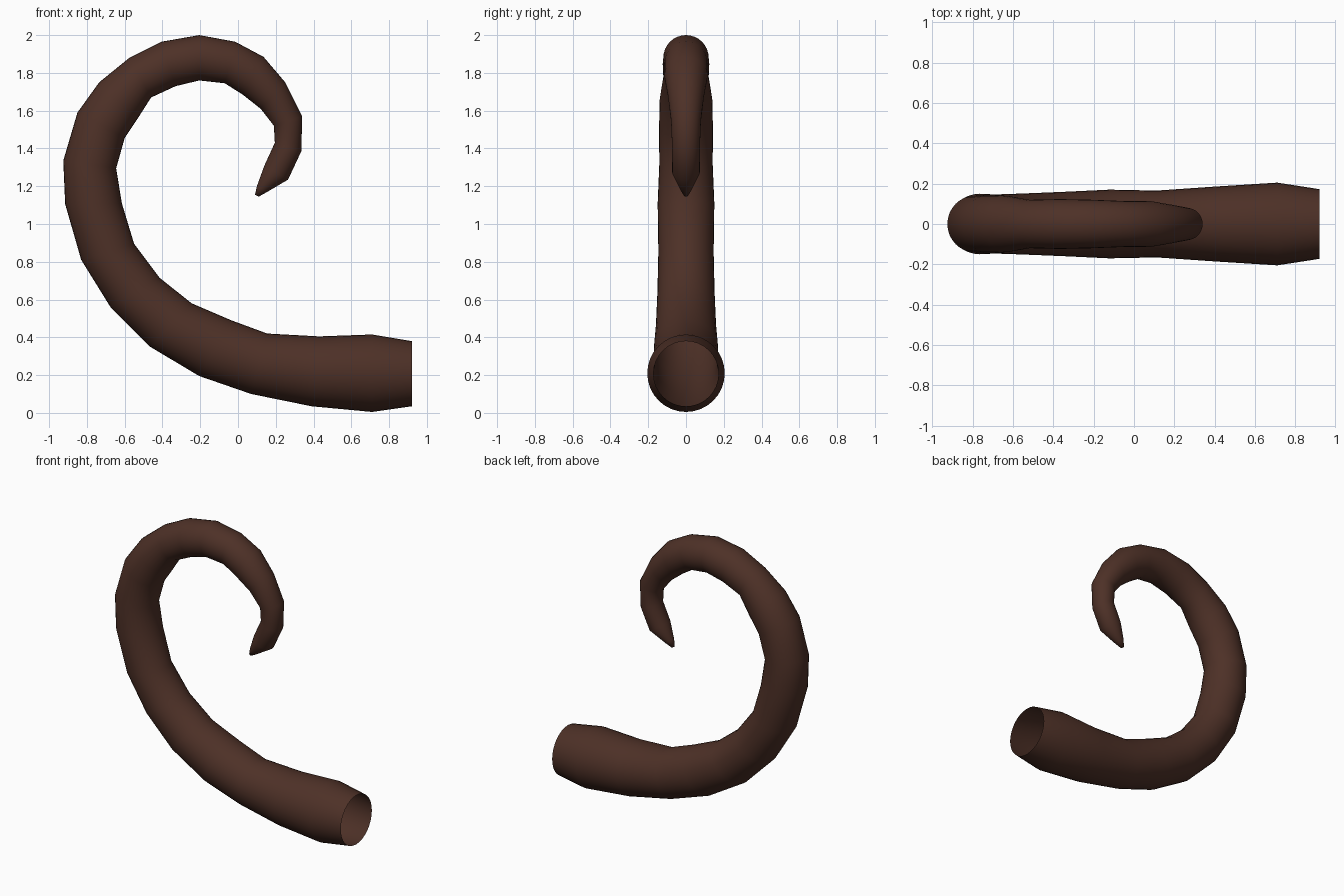
import bpy, bmesh, math
from mathutils import Vector

if "Cube" in bpy.data.objects:
    bpy.data.objects.remove(bpy.data.objects["Cube"])

SIDES = 32

# Cross-sections from open base to tip: outer x, z and inner x, z of each ring
SECTIONS = [
    (.92, .035, .92, .38), (.71, .005, .71, .415), (.39, .035, .43, .405),
    (.07, .10, .155, .42), (-.205, .195, -.035, .49), (-.465, .35, -.245, .58),
    (-.675, .56, -.415, .715), (-.83, .81, -.55, .895), (-.915, 1.105, -.615, 1.11),
    (-.925, 1.335, -.645, 1.295), (-.85, 1.59, -.60, 1.455), (-.735, 1.75, -.53, 1.56),
    (-.575, 1.88, -.46, 1.67), (-.405, 1.965, -.33, 1.73), (-.205, 2.0, -.205, 1.76),
    (-.015, 1.965, -.07, 1.745), (.135, 1.885, .025, 1.685), (.25, 1.75, .12, 1.61),
    (.34, 1.57, .19, 1.52), (.335, 1.385, .195, 1.43), (.265, 1.235, .14, 1.31),
    (.155, 1.17, .10, 1.20), (.11, 1.145, .09, 1.155),
]

brown = bpy.data.materials.new("dark brown")
brown.diffuse_color = (0.075, 0.030, 0.020, 1)
brown.use_nodes = True
brown.node_tree.nodes["Principled BSDF"].inputs["Base Color"].default_value = brown.diffuse_color

bm = bmesh.new()

# Circular rings, each tilted along its outer-to-inner diameter
rings = []
for ox, oz, ix, iz in SECTIONS:
    outer, inner = Vector((ox, 0, oz)), Vector((ix, 0, iz))
    centre, arm = (outer + inner) / 2, (outer - inner) / 2
    side = Vector((0, arm.length, 0))
    rings.append([bm.verts.new(centre + arm * math.cos(a) + side * math.sin(a))
                  for a in (2 * math.pi * i / SIDES for i in range(SIDES))])

# Tube wall, with the base left open
for r0, r1 in zip(rings, rings[1:]):
    for i in range(SIDES):
        j = (i + 1) % SIDES
        bm.faces.new((r0[i], r0[j], r1[j], r1[i]))

# Closed tip
bm.faces.new(rings[-1])
bmesh.ops.recalc_face_normals(bm, faces=bm.faces[:])
# An open shell can be recalculated inside out: the first wall strip must face away from its axis
bm.faces.ensure_lookup_table()
first = bm.faces[0]
axis_point = sum((v.co for r in rings[:2] for v in r), Vector()) / (2 * SIDES)
if first.normal.dot(first.calc_center_median() - axis_point) < 0:
    bmesh.ops.reverse_faces(bm, faces=bm.faces[:])
for f in bm.faces:
    f.smooth = True

mesh = bpy.data.meshes.new("curled_horn")
bm.to_mesh(mesh)
bm.free()
mesh.materials.append(brown)
horn = bpy.data.objects.new("curled_horn", mesh)
bpy.context.collection.objects.link(horn)
